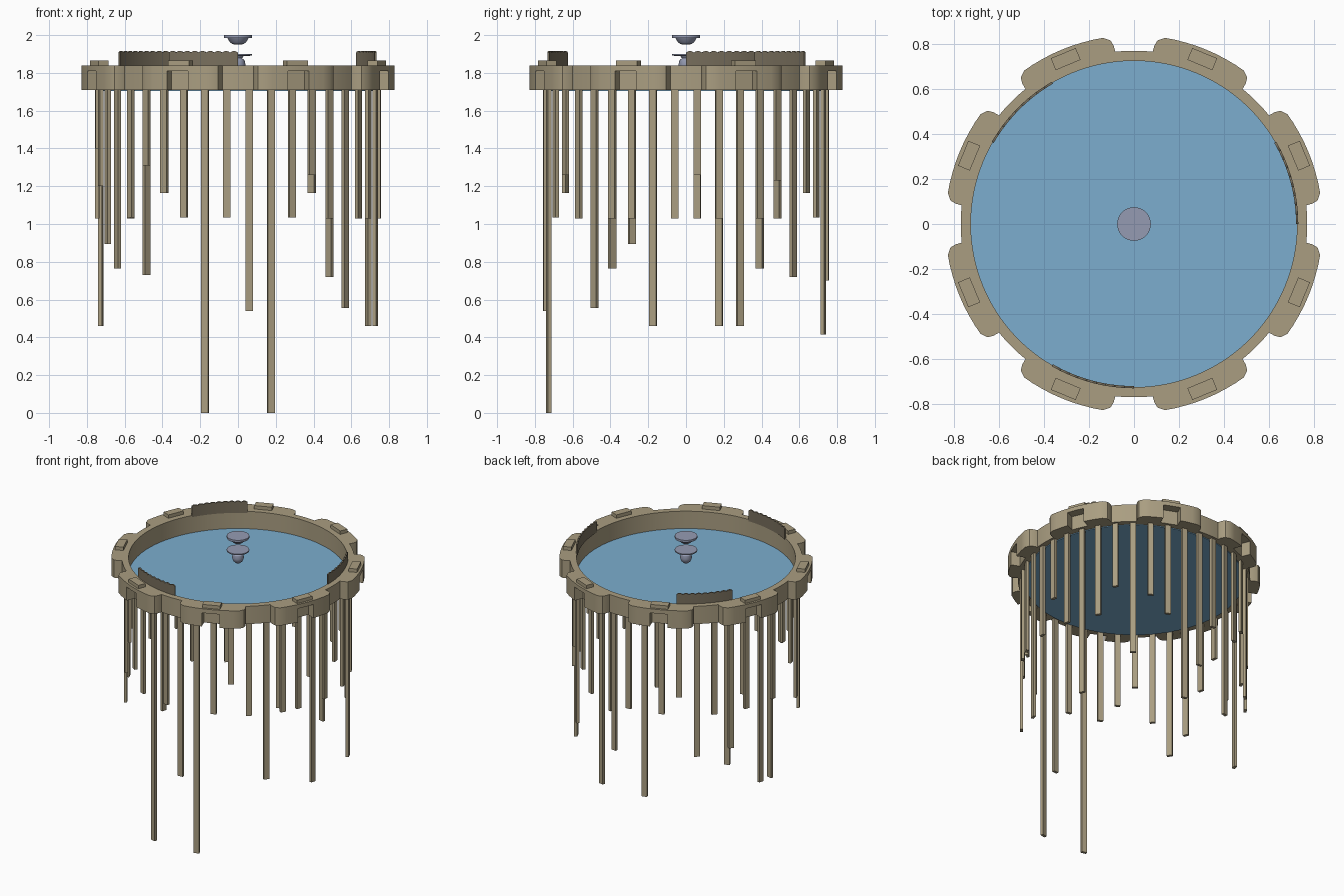
import bpy, bmesh, math
from mathutils import Matrix, Vector

if "Cube" in bpy.data.objects:
    bpy.data.objects.remove(bpy.data.objects["Cube"])

def material(name, rgb):
    m = bpy.data.materials.new(name)
    m.diffuse_color = (*rgb, 1)
    m.use_nodes = True
    m.node_tree.nodes["Principled BSDF"].inputs["Base Color"].default_value = m.diffuse_color
    return m

WOOD = material("wood", (0.40, 0.34, 0.22))
DARK = material("dark_wood", (0.19, 0.16, 0.11))
WATER = material("water", (0.20, 0.42, 0.62))
STONE = material("stone", (0.30, 0.33, 0.45))

def finish(name, bm, mat, smooth=True):
    bmesh.ops.recalc_face_normals(bm, faces=bm.faces)
    me = bpy.data.meshes.new(name)
    bm.to_mesh(me)
    bm.free()
    ob = bpy.data.objects.new(name, me)
    bpy.context.collection.objects.link(ob)
    me.materials.append(mat)
    if smooth:
        bpy.ops.object.select_all(action='DESELECT')
        ob.select_set(True)
        bpy.context.view_layer.objects.active = ob
        bpy.ops.object.shade_smooth_by_angle(angle=math.radians(30))
    return ob

def polar(r, deg, z):
    a = math.radians(deg)
    return Vector((r * math.cos(a), r * math.sin(a), z))

def radial_box(bm, deg, r0, r1, width, z0, z1):
    # Box whose local x points outward at the given angle
    m = (Matrix.Rotation(math.radians(deg), 4, 'Z')
         @ Matrix.Translation(((r0 + r1) / 2, 0, (z0 + z1) / 2))
         @ Matrix.Diagonal((r1 - r0, width, z1 - z0, 1)))
    bmesh.ops.create_cube(bm, size=1, matrix=m)

def wall(bm, sections, closed):
    # Sweep a list of four-point cross-sections
    rows = [[bm.verts.new(p) for p in s] for s in sections]
    n = len(rows)
    for i in range(n if closed else n - 1):
        a, b = rows[i], rows[(i + 1) % n]
        for k in range(4):
            bm.faces.new((a[k], b[k], b[(k + 1) % 4], a[(k + 1) % 4]))
    if not closed:
        bm.faces.new(rows[0])
        bm.faces.new(rows[-1])

def lathe(name, profile, mat, steps=32):
    bm = bmesh.new()
    vs = [bm.verts.new((r, 0, z)) for r, z in profile]
    es = [bm.edges.new(p) for p in zip(vs, vs[1:])]
    bmesh.ops.spin(bm, geom=vs + es, cent=(0, 0, 0), axis=(0, 0, 1),
                   angle=math.tau, steps=steps)
    bmesh.ops.remove_doubles(bm, verts=bm.verts, dist=1e-5)
    return finish(name, bm, mat)

# Lobed rim
half = [(16.3, .772), (16.0, .80), (15.2, .825), (13, .841), (10, .841), (6.5, .841), (3, .841)]
lobe = [(-a, r) for a, r in half] + [(0, .841)] + half[::-1]
lobe += [(18.4, .772), (20.5, .772), (22.5, .772), (24.5, .772), (26.6, .772)]
sections = []
for i in range(8):
    for off, r in lobe:
        a = 22.5 + 45 * i + off
        sections.append([polar(.727, a, 1.71), polar(r, a, 1.71),
                         polar(r, a, 1.84), polar(.727, a, 1.84)])
bm = bmesh.new()
wall(bm, sections, True)
rim = finish("rim", bm, WOOD, False)

# Notches under the lobes
bm = bmesh.new()
for i in range(8):
    radial_box(bm, 22.5 + 45 * i, .775, .90, .12, 1.65, 1.81)
cutter = finish("notch_cutter", bm, WOOD, False)
cutter.hide_render = True
mod = rim.modifiers.new("notches", 'BOOLEAN')
mod.object = cutter
mod.operation = 'DIFFERENCE'
mod.solver = 'EXACT'
bpy.context.view_layer.objects.active = rim
rim.select_set(True)
bpy.ops.object.modifier_apply(modifier=mod.name)
bpy.data.objects.remove(cutter)
bpy.ops.object.select_all(action='DESELECT')
rim.select_set(True)
bpy.ops.object.shade_smooth_by_angle(angle=math.radians(30))

# Pegs on top of the lobes
bm = bmesh.new()
for i in range(8):
    radial_box(bm, 22.5 + 45 * i, .767, .824, .12, 1.825, 1.865)
finish("pegs", bm, WOOD, False)

# Water surface
lathe("water", [(0, 1.705), (.73, 1.705), (.73, 1.713), (0, 1.713)], WATER, 96)

# Hanging planks: bottom heights for each quarter, from the y axis to the x axis
quarters = {
    (1, -1): (.54, 0, 1.035, 1.26, 1.03, .555, 1.03, 1.03, .46, 1.03),
    (-1, -1): (1.035, 0, 1.035, 1.165, 1.31, 1.035, .765, .895, 1.20, 1.40),
    (1, 1): (.70, .415, 1.035, 1.165, .72, 1.23, 1.03, .46, 1.03, 1.26),
    (-1, 1): (1.035, .415, 1.035, 1.165, .73, 1.03, .765, 1.03, .46, 1.03),
}
bm = bmesh.new()
for (sx, sy), bottoms in quarters.items():
    for j, z in enumerate(bottoms):
        t = math.radians(4.5 + 9 * j)
        deg = math.degrees(math.atan2(sy * math.cos(t), sx * math.sin(t)))
        radial_box(bm, deg, .737, .757, .038, z, 1.712)
finish("hanging_planks", bm, WOOD, False)

# Three curved screens with a rippled top
for n, start in enumerate((0, 120, 240)):
    sections = []
    for k in range(55):
        a = start + 30 * k / 54
        top = 1.908 + .008 * abs(math.sin(math.pi * k / 6))
        sections.append([polar(.722, a, 1.83), polar(.732, a, 1.83),
                         polar(.732, a, top), polar(.722, a, top)])
    bm = bmesh.new()
    wall(bm, sections, False)
    finish(f"screen_{n + 1}", bm, DARK)

# Floating centre pieces
lathe("lower_knob", [(0, 1.80), (.02, 1.805), (.033, 1.82), (.04, 1.842), (.035, 1.865),
                     (.022, 1.878), (.03, 1.89), (.075, 1.891), (.075, 1.899), (0, 1.899)], STONE)
lathe("upper_bowl", [(0, 1.95), (.03, 1.952), (.045, 1.965), (.055, 1.984), (.075, 1.985),
                     (.075, 2.0), (0, 2.0)], STONE)
